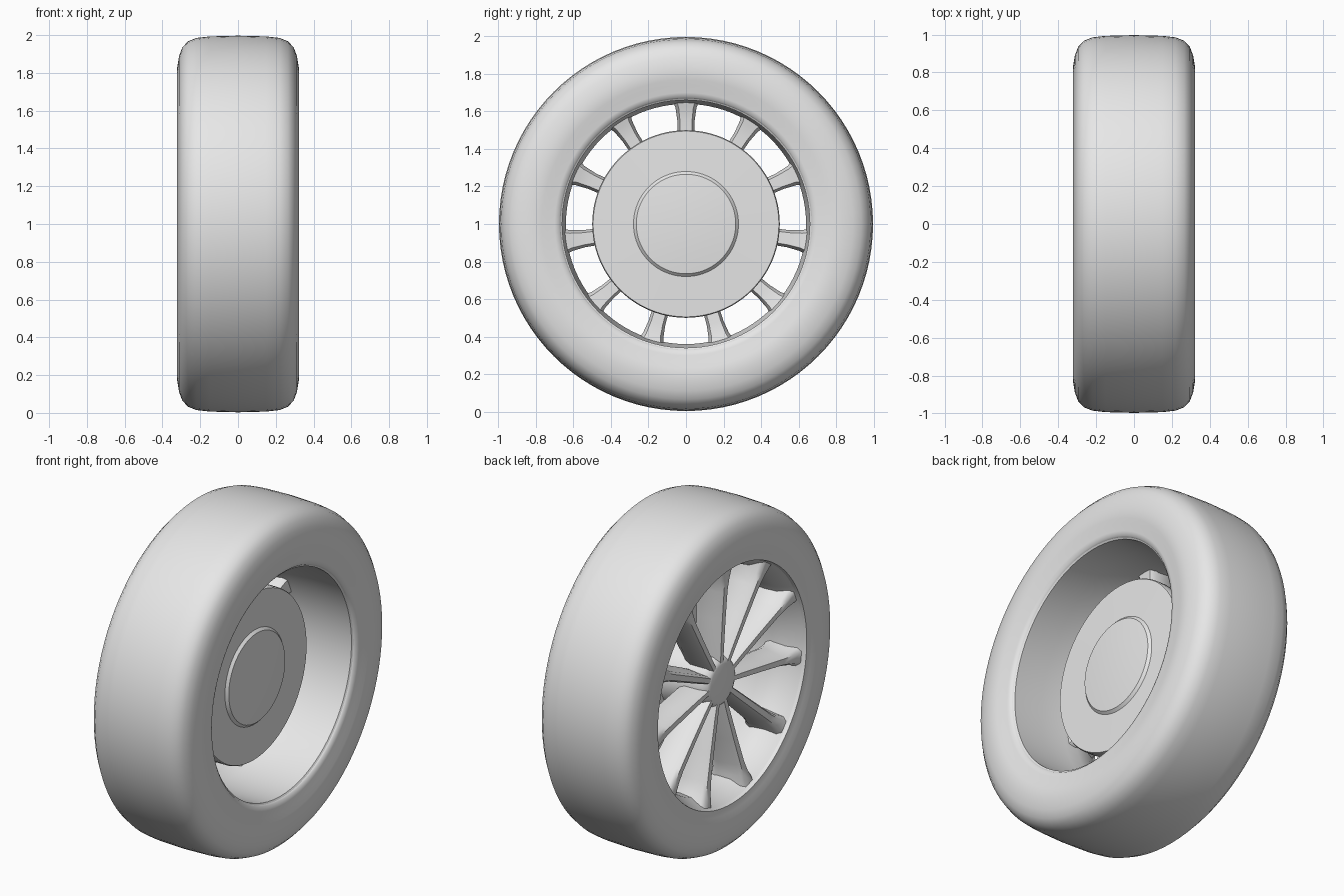
import bpy, bmesh, math
from mathutils import Vector, Matrix

if "Cube" in bpy.data.objects:
    bpy.data.objects.remove(bpy.data.objects["Cube"])

CENTRE = Vector((0, 0, 1))
SPOKES = 11

grey = bpy.data.materials.new("light_grey")
grey.use_nodes = True
grey.diffuse_color = (0.8, 0.8, 0.8, 1)
grey.node_tree.nodes["Principled BSDF"].inputs["Base Color"].default_value = (0.8, 0.8, 0.8, 1)


def finish(name, bm, angle=40):
    bmesh.ops.remove_doubles(bm, verts=bm.verts, dist=0.0001)
    bmesh.ops.recalc_face_normals(bm, faces=bm.faces)
    mesh = bpy.data.meshes.new(name)
    bm.to_mesh(mesh)
    bm.free()
    mesh.materials.append(grey)
    obj = bpy.data.objects.new(name, mesh)
    obj.location = CENTRE
    bpy.context.collection.objects.link(obj)
    bpy.ops.object.select_all(action='DESELECT')
    obj.select_set(True)
    bpy.context.view_layer.objects.active = obj
    bpy.ops.object.shade_smooth_by_angle(angle=math.radians(angle))
    return obj


def lathe(name, profile, closed=True, steps=96):
    """Revolve (x, radius) points around the axle."""
    bm = bmesh.new()
    verts = [bm.verts.new((x, 0, r)) for x, r in profile]
    edges = [bm.edges.new(p) for p in zip(verts, verts[1:])]
    if closed:
        edges.append(bm.edges.new((verts[-1], verts[0])))
    bmesh.ops.spin(bm, geom=verts + edges, axis=(1, 0, 0), cent=(0, 0, 0),
                   angle=math.tau, steps=steps, use_merge=False)
    return finish(name, bm)


# Tyre: rounded tread shoulders, gently bulged sidewalls
half = [(0.0, 0.997), (0.15, 0.993), (0.22, 0.985), (0.265, 0.967), (0.295, 0.935),
        (0.312, 0.89), (0.322, 0.83), (0.32, 0.77), (0.31, 0.74), (0.308, 0.70)]
left = half + [(0.30, 0.675), (0.285, 0.665)]
right = [(-x, r) for x, r in half[:0:-1]]
lathe("tyre", [(-0.29, 0.695), (-0.305, 0.70)] + right[1:] + left)

# Rim barrel: open on one side, narrowed behind the spokes
lathe("rim_barrel", [(0.295, 0.675), (0.285, 0.66), (0.1, 0.66), (-0.05, 0.65), (-0.12, 0.64),
                     (-0.2, 0.65), (-0.27, 0.685), (-0.305, 0.705), (-0.25, 0.74), (0.25, 0.74)])

# Brake disc with a slightly domed centre boss
lathe("brake_disc", [(0.03, 0), (0.03, 0.49), (0.045, 0.5), (0.095, 0.5), (0.105, 0.495),
                     (0.11, 0.28), (0.125, 0.265), (0.135, 0.15), (0.138, 0)], closed=False)

# Hub with a flat outer cap
lathe("hub", [(0.04, 0), (0.04, 0.2), (-0.1, 0.17), (-0.2, 0.15), (-0.232, 0.13),
              (-0.24, 0.11), (-0.24, 0)], closed=False)

# Spokes: blades lofted outward, crest narrower than the base, flared at the rim
# Each station: radius, crest x, base x, crest half width, base half width
stations = [(0.08, -0.235, -0.08, 0.02, 0.028), (0.2, -0.24, -0.08, 0.024, 0.036),
            (0.38, -0.25, -0.09, 0.026, 0.042), (0.55, -0.262, -0.09, 0.028, 0.046),
            (0.62, -0.27, -0.08, 0.036, 0.056), (0.69, -0.28, -0.06, 0.055, 0.085)]
bm = bmesh.new()
for i in range(SPOKES):
    turn = Matrix.Rotation(math.tau * i / SPOKES, 3, 'X')
    rings = []
    for r, crest, base, wc, wb in stations:
        section = [(crest, -wc * 0.6), (crest, wc * 0.6), (crest + 0.02, wc), (base - 0.03, wb),
                   (base, wb * 0.7), (base, -wb * 0.7), (base - 0.03, -wb), (crest + 0.02, -wc)]
        rings.append([bm.verts.new(turn @ Vector((x, y, r))) for x, y in section])
    for a, b in zip(rings, rings[1:]):
        for k in range(len(a)):
            n = (k + 1) % len(a)
            bm.faces.new((a[k], a[n], b[n], b[k]))
    bm.faces.new(rings[0])
    bm.faces.new(rings[-1])
finish("spokes", bm, 50)
